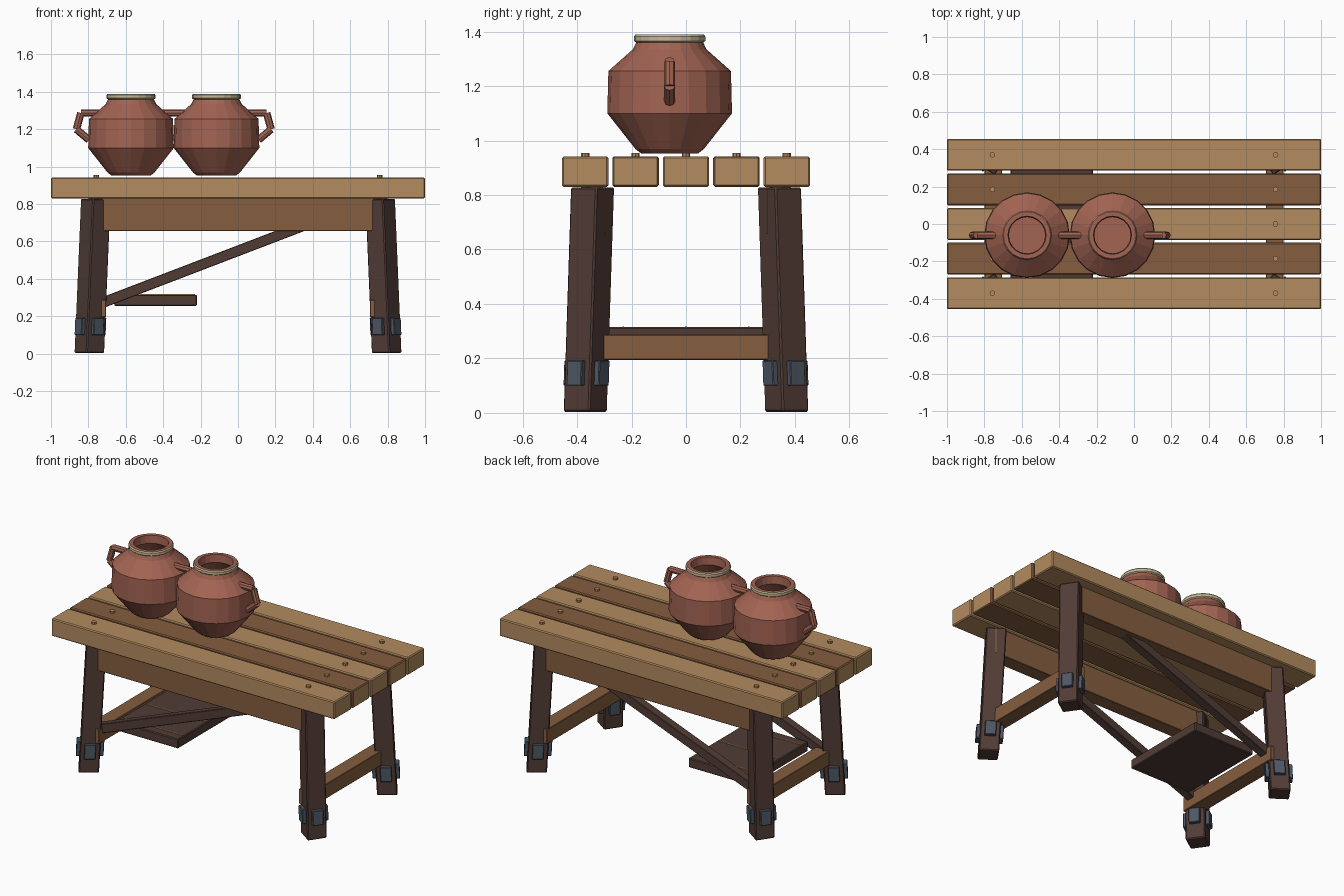
import bpy, bmesh, math
from mathutils import Vector, Matrix

if "Cube" in bpy.data.objects:
    bpy.data.objects.remove(bpy.data.objects["Cube"])


def colour(name, r, g, b):
    m = bpy.data.materials.new(name)
    m.diffuse_color = (r, g, b, 1)
    m.use_nodes = True
    m.node_tree.nodes["Principled BSDF"].inputs["Base Color"].default_value = m.diffuse_color
    return m


LIGHT = colour("light_oak", 0.45, 0.26, 0.115)
MID = colour("brown_oak", 0.235, 0.112, 0.05)
DARK = colour("dark_wood", 0.083, 0.045, 0.036)
IRON = colour("iron", 0.075, 0.095, 0.125)
CLAY = colour("terracotta", 0.36, 0.125, 0.085)
CREAM = colour("cream_glaze", 0.58, 0.49, 0.30)


def finish(bm, name, *mats):
    bmesh.ops.recalc_face_normals(bm, faces=bm.faces[:])
    me = bpy.data.meshes.new(name)
    bm.to_mesh(me)
    bm.free()
    for m in mats:
        me.materials.append(m)
    ob = bpy.data.objects.new(name, me)
    bpy.context.collection.objects.link(ob)
    return ob


def box(name, lo, hi, *mats, bevel=0.005, warp=None, pick=None):
    """Bevelled box between two corners, optionally warped and coloured by rule."""
    lo, hi = Vector(lo), Vector(hi)
    bm = bmesh.new()
    bmesh.ops.create_cube(bm, size=1)
    for v in bm.verts:
        v.co = (lo + hi) / 2 + v.co * (hi - lo)
    if bevel:
        bmesh.ops.bevel(bm, geom=bm.edges[:], offset=bevel, segments=1, affect='EDGES')
    bm.normal_update()
    if pick:
        for f in bm.faces:
            f.material_index = pick(f)
    if warp:
        for v in bm.verts:
            v.co = warp(v.co)
    return finish(bm, name, *mats)


def rod(bm, a, b, r, sides):
    """Closed cylinder from a to b."""
    a, b = Vector(a), Vector(b)
    d = b - a
    mat = Matrix.Translation((a + b) / 2) @ d.to_track_quat('Z', 'Y').to_matrix().to_4x4()
    bmesh.ops.create_cone(bm, cap_ends=True, segments=sides, radius1=r, radius2=r,
                          depth=d.length, matrix=mat)


# Table top: five planks with pale end grain, pegged at both ends
for i in range(5):
    y = (i - 2) * 0.185
    box("plank", (-1, y - 0.085, 0.83), (1, y + 0.085, 0.942),
        MID if i % 2 else LIGHT, LIGHT, bevel=0.006,
        pick=lambda f: int(abs(f.normal.x) > 0.9))
    for x in (-0.757, 0.757):
        bm = bmesh.new()
        rod(bm, (x, y, 0.90), (x, y, 0.955), 0.015, 8)
        finish(bm, "peg", LIGHT)

# Splayed legs turned about their own axis, each with four iron blocks
TURN = Matrix.Rotation(math.radians(-35), 3, 'Z')
S = 0.059
for sx in (-1, 1):
    for sy in (-1, 1):
        def splay(co, sx=sx, sy=sy):
            p = TURN @ co
            t = p.z / 0.83
            return Vector((sx * (0.795 - 0.035 * t + p.x),
                           -sy * (-0.37 + 0.027 * t + p.y), p.z))

        box("leg", (-S, -S, 0.004), (S, S, 0.828), DARK, bevel=0.006, warp=splay)
        for k in range(4):
            spin = Matrix.Rotation(k * math.pi / 2, 3, 'Z')
            box("iron_block", (S - 0.01, -0.033, 0.10), (S + 0.021, 0.033, 0.192), IRON,
                bevel=0.003, warp=lambda c, m=spin, f=splay: f(m @ c))

# Long aprons, end stretchers and slanting braces
for s in (-1, 1):
    ya, yb = sorted((s * 0.295, s * 0.386))
    box("apron", (-0.80, ya, 0.657), (0.80, yb, 0.832), MID, bevel=0.003)
    xa, xb = sorted((s * 0.705, s * 0.80))
    box("stretcher", (xa, -0.396, 0.195), (xb, 0.396, 0.288), MID, bevel=0.003)

    slope = Matrix.Rotation(-math.atan(0.383), 3, 'Y')
    mid = Vector((-0.17, s * 0.33, 0.485))
    box("brace", (-0.63, -0.028, -0.028), (0.63, 0.028, 0.028), DARK, bevel=0.003,
        warp=lambda c, m=slope, o=mid: m @ c + o)

# Low shelf with thin pale seams
box("shelf", (-0.66, -0.29, 0.255), (-0.22, 0.29, 0.315), DARK, bevel=0.005)
for y in (-0.23, 0, 0.23):
    box("shelf_seam", (-0.65, y - 0.003, 0.313), (-0.23, y + 0.003, 0.318), LIGHT, bevel=0)

# Jars: lathed outline (radius, height), up the outside and down the inside
OUTLINE = [(0, 0.953), (0.105, 0.953), (0.125, 0.968), (0.229, 1.10), (0.225, 1.255),
           (0.135, 1.335), (0.123, 1.36), (0.131, 1.366), (0.131, 1.382), (0.126, 1.389),
           (0.102, 1.389), (0.097, 1.34), (0.19, 1.24), (0.19, 1.10), (0.10, 0.985), (0, 0.985)]
HANDLE = [(0.16, 1.287), (0.268, 1.287), (0.292, 1.20), (0.225, 1.143)]
SIDES = 20
JAR_Y = -0.06
for jx in (-0.572, -0.115):
    bm = bmesh.new()
    vs = [bm.verts.new((r, 0, z)) for r, z in OUTLINE]
    es = [bm.edges.new(p) for p in zip(vs, vs[1:])]
    bmesh.ops.spin(bm, geom=vs + es, cent=(0, 0, 0), axis=(0, 0, 1),
                   angle=2 * math.pi, steps=SIDES)
    bmesh.ops.remove_doubles(bm, verts=bm.verts[:], dist=0.0005)
    # cream band round the outside of the rim
    for f in bm.faces:
        c = f.calc_center_median()
        f.material_index = int(c.z > 1.361 and math.hypot(c.x, c.y) > 0.117)
    bmesh.ops.translate(bm, verts=bm.verts[:], vec=(jx, JAR_Y, 0))
    finish(bm, "jar", CLAY, CREAM)

    # jointed handles on both sides
    for s in (-1, 1):
        bm = bmesh.new()
        pts = [(jx + s * r, JAR_Y, z) for r, z in HANDLE]
        for a, b in zip(pts, pts[1:]):
            rod(bm, a, b, 0.02, 8)
        finish(bm, "jar_handle", CLAY)
